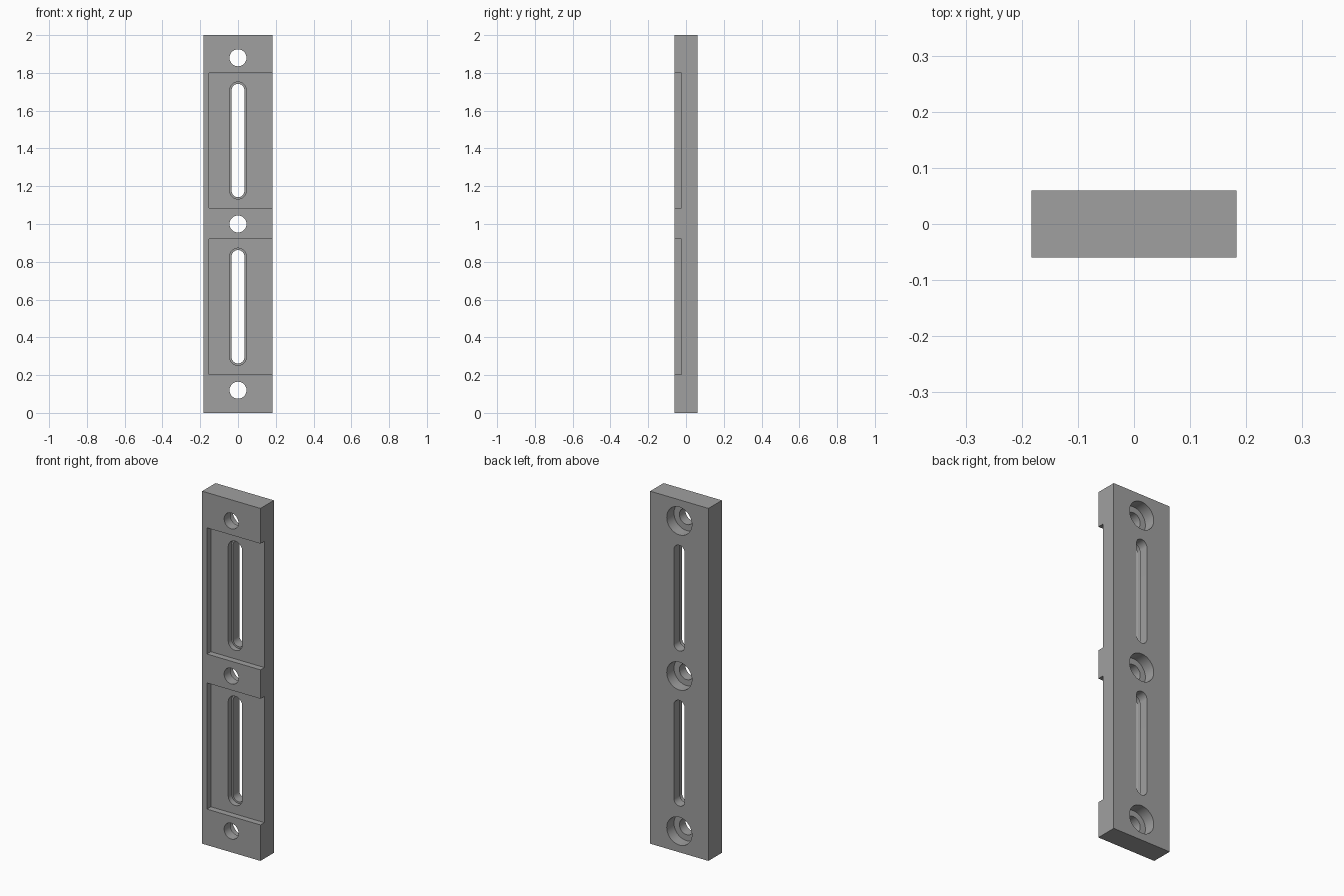
import bpy
import bmesh
import math

default = bpy.data.objects.get("Cube")
if default:
    bpy.data.objects.remove(default, do_unlink=True)

grey = bpy.data.materials.new("plain_grey")
grey.use_nodes = True
colour = (0.35, 0.35, 0.35, 1)
grey.diffuse_color = colour
grey.node_tree.nodes["Principled BSDF"].inputs["Base Color"].default_value = colour

WIDTH, DEPTH, HEIGHT = 0.366, 0.12, 2.0
FRONT, BACK = -DEPTH / 2, DEPTH / 2
OVER = 0.05  # cutter overshoot
FLOOR = -0.025  # pocket floor


def prism(name, outline, y0, y1):
    """Extrude an x-z outline from y0 to y1."""
    bm = bmesh.new()
    rings = [[bm.verts.new((x, y, z)) for x, z in outline] for y in (y0, y1)]
    bm.faces.new(rings[0])
    bm.faces.new(rings[1])
    n = len(outline)
    for i in range(n):
        j = (i + 1) % n
        bm.faces.new((rings[0][i], rings[0][j], rings[1][j], rings[1][i]))
    bmesh.ops.recalc_face_normals(bm, faces=bm.faces)
    mesh = bpy.data.meshes.new(name)
    bm.to_mesh(mesh)
    bm.free()
    mesh.materials.append(grey)
    obj = bpy.data.objects.new(name, mesh)
    bpy.context.collection.objects.link(obj)
    return obj


def rectangle(x0, x1, z0, z1):
    return [(x0, z0), (x1, z0), (x1, z1), (x0, z1)]


def slot(radius, length, z, steps=24):
    """Rounded slot outline; zero length gives a circle."""
    points = []
    for end in (1, -1):
        for i in range(steps + (1 if length else 0)):
            a = math.pi * i / steps + (0 if end > 0 else math.pi)
            points.append((radius * math.cos(a),
                           z + end * length / 2 + radius * math.sin(a)))
    return points


plate = prism("mounting_plate",
              rectangle(-WIDTH / 2, WIDTH / 2, 0, HEIGHT), FRONT, BACK)


def cut(name, outline, y0, y1):
    cutter = prism(name, outline, y0, y1)
    cutter.hide_render = True
    cutter.hide_viewport = True
    mod = plate.modifiers.new(name, "BOOLEAN")
    mod.operation = "DIFFERENCE"
    mod.solver = "EXACT"
    mod.object = cutter
    return cutter


cutters = []
# Pockets open on the left side, each with a stepped slot
for z in (0.562, 1.442):
    cutters += [
        cut("pocket_cutter", rectangle(-0.153, WIDTH / 2 + OVER, z - 0.358, z + 0.358),
            FRONT - OVER, FLOOR),
        cut("slot_recess_cutter", slot(0.044, 0.532, z), FRONT - OVER, 0.005),
        cut("slot_cutter", slot(0.034, 0.532, z), FRONT - OVER, BACK + OVER),
    ]

# Screw holes, counterbored from the back
for z in (0.12, 1.0, 1.88):
    cutters += [
        cut("hole_cutter", slot(0.045, 0, z), FRONT - OVER, BACK + OVER),
        cut("counterbore_cutter", slot(0.079, 0, z), -0.005, BACK + OVER),
    ]

# Bake the cuts and remove the cutters
bpy.context.view_layer.update()
graph = bpy.context.evaluated_depsgraph_get()
baked = bpy.data.meshes.new_from_object(plate.evaluated_get(graph))
plate.modifiers.clear()
plate.data = baked
for cutter in cutters:
    bpy.data.objects.remove(cutter, do_unlink=True)

bpy.ops.object.select_all(action="DESELECT")
plate.select_set(True)
bpy.context.view_layer.objects.active = plate
bpy.ops.object.shade_smooth_by_angle(angle=math.radians(30))
